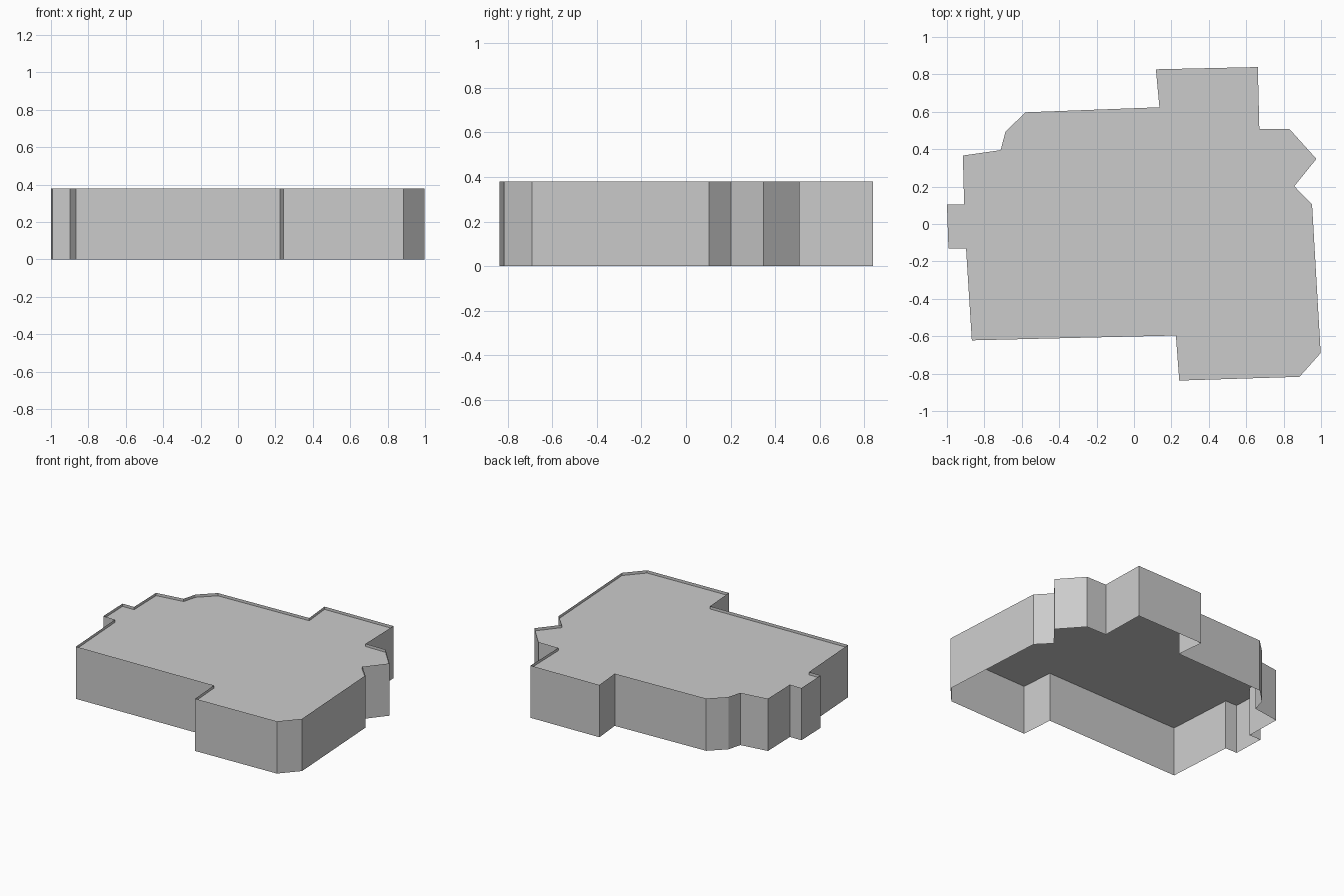
import bpy, bmesh

if "Cube" in bpy.data.objects:
    bpy.data.objects.remove(bpy.data.objects["Cube"])

HEIGHT = 0.38   # top of the walls
ROOF_Z = 0.36   # flat roof sits just below the wall tops

# Building footprint, counter-clockwise from the front left corner
FOOTPRINT = [
    (-0.867, -0.622), (0.224, -0.596), (0.242, -0.837), (0.885, -0.817),
    (0.998, -0.69), (0.952, 0.104), (0.857, 0.202), (0.975, 0.348),
    (0.83, 0.509), (0.67, 0.509), (0.662, 0.839), (0.117, 0.827),
    (0.136, 0.624), (-0.58, 0.597), (-0.687, 0.494), (-0.713, 0.395),
    (-0.915, 0.366), (-0.908, 0.103), (-1.0, 0.103), (-0.992, -0.13),
    (-0.898, -0.13),
]


def add_object(name, bm):
    mesh = bpy.data.meshes.new(name)
    bm.to_mesh(mesh)
    bm.free()
    obj = bpy.data.objects.new(name, mesh)
    bpy.context.collection.objects.link(obj)
    return obj


def ring(bm, z):
    return [bm.verts.new((x, y, z)) for x, y in FOOTPRINT]


# Outer walls: thin sheets, open at the bottom
bm = bmesh.new()
low, high = ring(bm, 0), ring(bm, HEIGHT)
for i in range(len(low)):
    j = (i + 1) % len(low)
    bm.faces.new((low[i], low[j], high[j], high[i]))
add_object("outer_walls", bm)

# Flat roof recessed behind the wall tops
bm = bmesh.new()
bm.faces.new(ring(bm, ROOF_Z))
add_object("flat_roof", bm)
